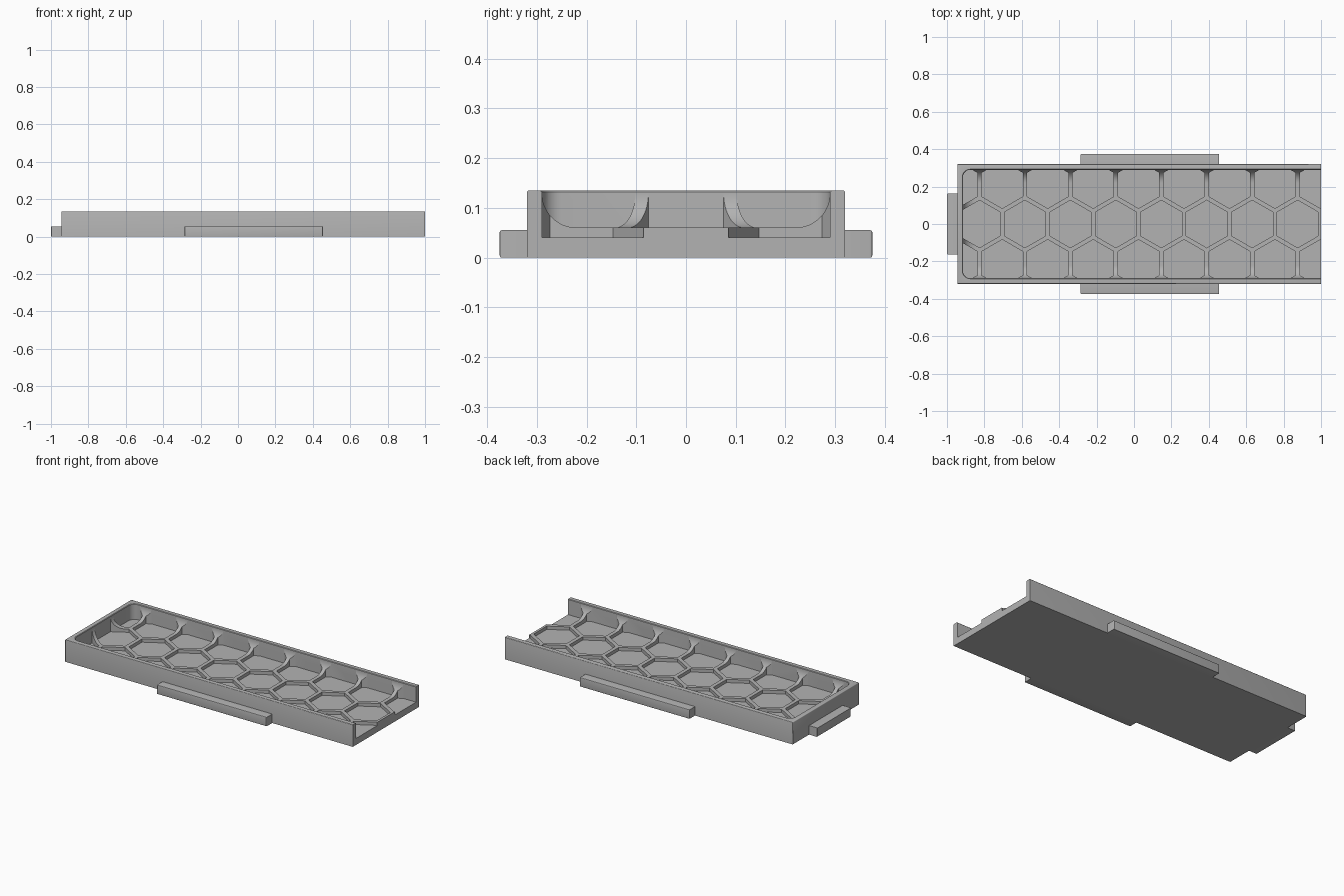
import bpy, bmesh, math
from mathutils import Vector

if "Cube" in bpy.data.objects:
    bpy.data.objects.remove(bpy.data.objects["Cube"], do_unlink=True)

grey = bpy.data.materials.new("matte grey")
grey.use_nodes = True
grey.diffuse_color = (0.45, 0.45, 0.45, 1)
grey.node_tree.nodes["Principled BSDF"].inputs["Base Color"].default_value = (0.45, 0.45, 0.45, 1)

# Main dimensions
LEFT, RIGHT, HALF_W, HEIGHT = -0.945, 1.0, 0.32, 0.135
WALL, FLOOR, RIB_TOP = 0.03, 0.04, 0.06
FILLET, CORNER, SOFT = 0.07, 0.04, 0.004
PITCH, RIB = 0.243, 0.023
FIRST_RIB = -0.826


def finish(bm, name):
    bmesh.ops.recalc_face_normals(bm, faces=bm.faces[:])
    mesh = bpy.data.meshes.new(name)
    bm.to_mesh(mesh)
    bm.free()
    mesh.materials.append(grey)
    ob = bpy.data.objects.new(name, mesh)
    bpy.context.collection.objects.link(ob)
    return ob


def box(name, lo, hi, soft_edge):
    """Box with a small rounding on the edges chosen by soft_edge."""
    bm = bmesh.new()
    bmesh.ops.create_cube(bm, size=1)
    lo, hi = Vector(lo), Vector(hi)
    for v in bm.verts:
        v.co = (lo + hi) / 2 + v.co * (hi - lo)
    edges = [e for e in bm.edges if soft_edge(e.verts[0].co, e.verts[1].co)]
    bmesh.ops.bevel(bm, geom=edges, offset=SOFT, segments=3, profile=0.5, affect='EDGES')
    return finish(bm, name)


def loft(bm, rings):
    """Closed solid through rings of equal point count."""
    rows = [[bm.verts.new(p) for p in ring] for ring in rings]
    n = len(rows[0])
    for a, b in zip(rows, rows[1:]):
        for i in range(n):
            j = (i + 1) % n
            bm.faces.new((a[i], a[j], b[j], b[i]))
    bm.faces.new(rows[0][::-1])
    bm.faces.new(rows[-1])


def inner_ring(inset, z):
    """Rounded outline inside the walls, running past the open right end."""
    x0, x1 = LEFT + WALL + inset, RIGHT + 0.3 - inset
    y1 = HALF_W - WALL - inset
    r = max(CORNER - inset, 0.002)
    ring = []
    for cx, cy, start in ((x1 - r, y1 - r, 0), (x0 + r, y1 - r, 90),
                          (x0 + r, r - y1, 180), (x1 - r, r - y1, 270)):
        for k in range(9):
            a = math.radians(start + k * 90 / 8)
            ring.append((cx + r * math.cos(a), cy + r * math.sin(a), z))
    return ring


def boolean(target, cutter, operation):
    mod = target.modifiers.new("cut", 'BOOLEAN')
    mod.operation, mod.object, mod.solver = operation, cutter, 'EXACT'
    bpy.context.view_layer.objects.active = target
    bpy.ops.object.modifier_apply(modifier=mod.name)
    bpy.data.objects.remove(cutter, do_unlink=True)


# Tray block, square at the open end and along the base
def tray_edges(a, b):
    at_end = min(a.x, b.x) > RIGHT - 0.001
    on_base = max(a.z, b.z) < 0.001
    return not at_end and not on_base


tray = box("honeycomb_tray", (LEFT, -HALF_W, 0), (RIGHT, HALF_W, HEIGHT), tray_edges)

# Hexagonal pockets, limited to the space between the walls
bm = bmesh.new()
row_step = PITCH * math.sqrt(3) / 2
radius = (PITCH - RIB) / math.sqrt(3)
for row in (-1, 0, 1):
    for col in range(9):
        cx = FIRST_RIB + PITCH * (col - 0.5 * abs(row))
        cy = row * row_step
        outline = [(cx + radius * math.sin(math.radians(60 * k)),
                    cy + radius * math.cos(math.radians(60 * k))) for k in range(6)]
        loft(bm, [[(x, y, z) for x, y in outline] for z in (FLOOR, RIB_TOP + FILLET + 0.001)])
pockets = finish(bm, "pocket_cutter")
bm = bmesh.new()
loft(bm, [inner_ring(0, z) for z in (0.01, 0.2)])
boolean(pockets, finish(bm, "pocket_limit"), 'INTERSECT')
boolean(tray, pockets, 'DIFFERENCE')

# Cavity above the ribs: its round base leaves curved gussets at the walls
bm = bmesh.new()
rings = []
for k in range(13):
    a = math.radians(k * 90 / 12)
    rings.append(inner_ring(FILLET * (1 - math.sin(a)), RIB_TOP + FILLET * (1 - math.cos(a))))
rings.append(inner_ring(0, HEIGHT - 0.003))
rings.append(inner_ring(-0.003, HEIGHT))
rings.append(inner_ring(-0.003, HEIGHT + 0.1))
loft(bm, rings)
boolean(tray, finish(bm, "cavity_cutter"), 'DIFFERENCE')
parts = [tray]

# Side tabs and the end tab, rounded on their free edges
TAB_TOP, SINK = 0.055, 0.01
for name, s in (("back_tab", 1), ("front_tab", -1)):
    ys = sorted((s * (HALF_W - SINK), s * 0.375))
    parts.append(box(name, (-0.285, ys[0], 0), (0.455, ys[1], TAB_TOP),
                     lambda a, b: s * a.y > 0.37 and s * b.y > 0.37))
parts.append(box("end_tab", (-1, -0.162, 0), (LEFT + SINK, 0.162, TAB_TOP),
                 lambda a, b: a.x < -0.99 and b.x < -0.99))

# Smooth shading with crisp edges
bpy.context.view_layer.update()
bpy.ops.object.select_all(action='DESELECT')
for part in parts:
    part.select_set(True)
bpy.context.view_layer.objects.active = tray
bpy.ops.object.shade_smooth_by_angle(angle=math.radians(30))
